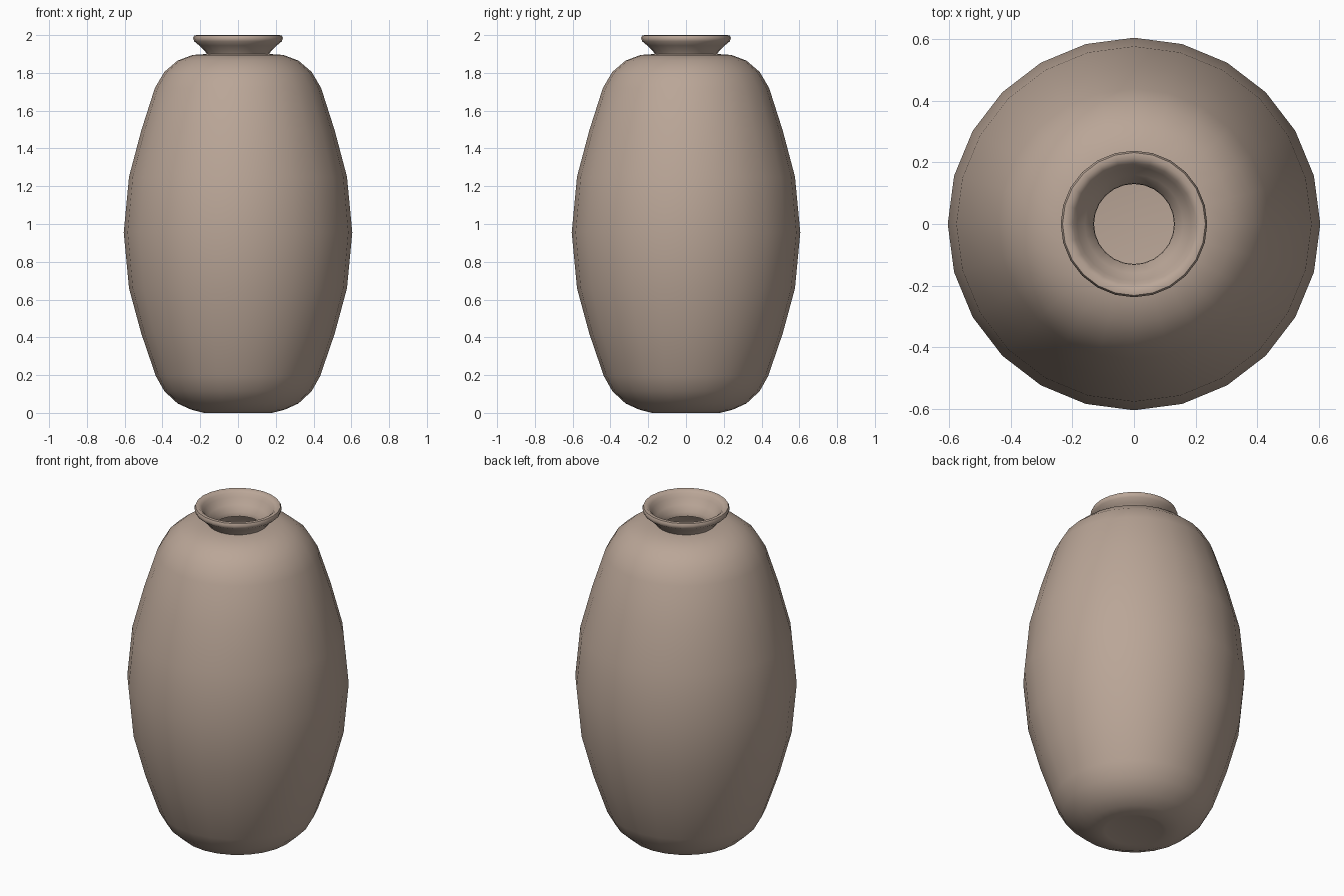
import bpy, bmesh, math

if "Cube" in bpy.data.objects:
    bpy.data.objects.remove(bpy.data.objects["Cube"])

SEGMENTS = 24

clay = bpy.data.materials.new("warm grey clay")
clay.diffuse_color = (0.49, 0.38, 0.31, 1)
clay.use_nodes = True
clay.node_tree.nodes["Principled BSDF"].inputs["Base Color"].default_value = clay.diffuse_color


def lathe(name, profile):
    """Spin an (r, z) profile about z; r = 0 ends close with a fan."""
    bm = bmesh.new()
    rings = []
    for r, z in profile:
        if r == 0:
            rings.append([bm.verts.new((0, 0, z))] * SEGMENTS)
        else:
            rings.append([bm.verts.new((r * math.cos(2 * math.pi * i / SEGMENTS),
                                        r * math.sin(2 * math.pi * i / SEGMENTS), z))
                          for i in range(SEGMENTS)])
    for a, b in zip(rings, rings[1:]):
        for i in range(SEGMENTS):
            j = (i + 1) % SEGMENTS
            corners = list(dict.fromkeys((a[i], a[j], b[j], b[i])))
            bm.faces.new(corners)
    bmesh.ops.recalc_face_normals(bm, faces=bm.faces)
    mesh = bpy.data.meshes.new(name)
    bm.to_mesh(mesh)
    bm.free()
    mesh.materials.append(clay)
    obj = bpy.data.objects.new(name, mesh)
    bpy.context.collection.objects.link(obj)
    bpy.ops.object.select_all(action='DESELECT')
    obj.select_set(True)
    bpy.context.view_layer.objects.active = obj
    bpy.ops.object.shade_smooth_by_angle(angle=math.radians(50))
    return obj


# Outer wall, from the base centre up to the neck
outer = [(0, 0.005), (0.16, 0.005), (0.18, 0.0), (0.25, 0.018), (0.32, 0.05),
         (0.39, 0.115), (0.435, 0.195), (0.512, 0.42), (0.577, 0.66),
         (0.605, 0.955), (0.577, 1.25), (0.512, 1.495), (0.44, 1.72),
         (0.39, 1.805), (0.32, 1.865), (0.24, 1.895), (0.165, 1.90)]

# Flared, rounded lip and throat
lip = [(0.175, 1.915), (0.205, 1.945), (0.232, 1.967), (0.238, 1.985),
       (0.232, 1.998), (0.215, 2.0), (0.197, 1.985), (0.185, 1.965),
       (0.16, 1.93), (0.132, 1.90), (0.13, 1.875)]

# Inner wall, back down to the inside floor
inner = [(0.23, 1.865), (0.305, 1.838), (0.37, 1.785), (0.412, 1.71),
         (0.483, 1.485), (0.548, 1.245), (0.575, 0.955), (0.548, 0.665),
         (0.483, 0.43), (0.407, 0.21), (0.365, 0.135), (0.305, 0.075),
         (0.24, 0.048), (0.17, 0.035), (0, 0.035)]

lathe("vase", outer + lip + inner)
